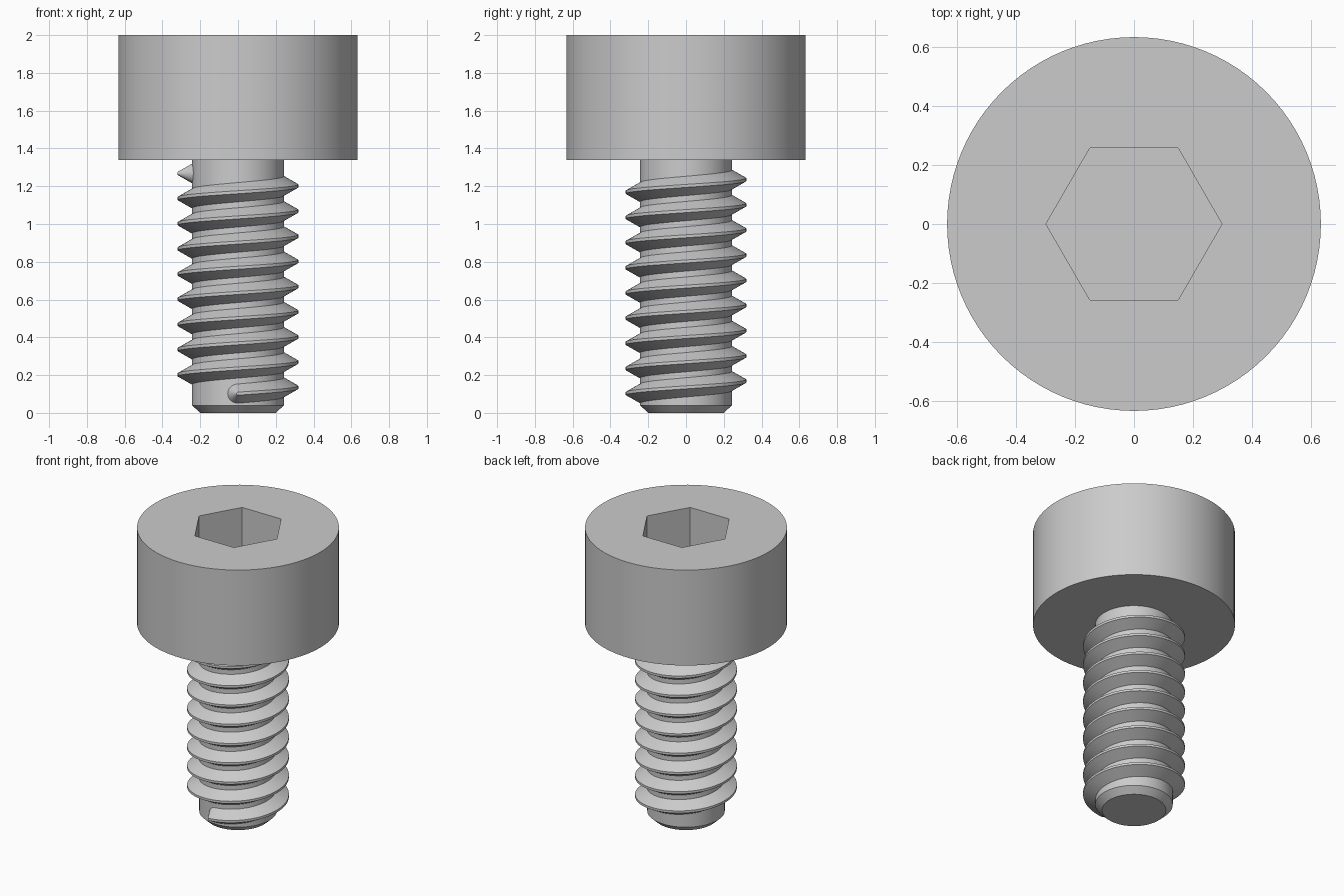
import bpy, bmesh, math
from mathutils import Matrix, Vector

if "Cube" in bpy.data.objects:
    bpy.data.objects.remove(bpy.data.objects["Cube"])

steel = bpy.data.materials.new("steel_grey")
steel.use_nodes = True
GREY = (0.6, 0.6, 0.6, 1)
steel.diffuse_color = GREY
steel.node_tree.nodes["Principled BSDF"].inputs["Base Color"].default_value = GREY

SIDES = 96
HEAD_R, HEAD_Z, TOP = 0.633, 1.34, 2.0
HEX_R, HEX_DEPTH = 0.298, 0.33
ROOT_R, CREST_R, PITCH = 0.243, 0.319, 0.1333
CORE_R = 0.22


def finish(bm, name):
    bmesh.ops.remove_doubles(bm, verts=bm.verts, dist=1e-5)
    bmesh.ops.recalc_face_normals(bm, faces=bm.faces)
    mesh = bpy.data.meshes.new(name)
    bm.to_mesh(mesh)
    bm.free()
    obj = bpy.data.objects.new(name, mesh)
    bpy.context.collection.objects.link(obj)
    mesh.materials.append(steel)
    bpy.ops.object.select_all(action='DESELECT')
    obj.select_set(True)
    bpy.context.view_layer.objects.active = obj
    bpy.ops.object.shade_smooth_by_angle(angle=math.radians(25))
    return obj


def ring(bm, radius, z, sides):
    steps = [math.tau * i / sides for i in range(sides)]
    return [bm.verts.new((radius * math.cos(a), radius * math.sin(a), z)) for a in steps]


def bridge(bm, low, high):
    n = len(low)
    for i in range(n):
        j = (i + 1) % n
        bm.faces.new((low[i], low[j], high[j], high[i]))


# Cylindrical head with a hexagonal socket
bm = bmesh.new()
base, rim = ring(bm, HEAD_R, HEAD_Z, SIDES), ring(bm, HEAD_R, TOP, SIDES)
mouth, floor = ring(bm, HEX_R, TOP, 6), ring(bm, HEX_R, TOP - HEX_DEPTH, 6)
bridge(bm, base, rim)
bridge(bm, floor, mouth)
bm.faces.new(base)
bm.faces.new(floor)
span = SIDES // 6
for k in range(6):
    arc = [rim[(k * span + i) % SIDES] for i in range(span + 1)]
    bm.faces.new(arc + [mouth[(k + 1) % 6], mouth[k]])
finish(bm, "socket_head")

# Plain shank with a chamfered tip
bm = bmesh.new()
rings = [ring(bm, r, z, SIDES) for r, z in ((0.2, 0), (ROOT_R, 0.04), (ROOT_R, HEAD_Z))]
for low, high in zip(rings, rings[1:]):
    bridge(bm, low, high)
bm.faces.new(rings[0])
bm.faces.new(rings[-1])
finish(bm, "shank")

# Right-handed thread ridge, closed at both ends by half cones
CREST_H, ROOT_H = 0.008, 0.051
CORE_H = ROOT_H + (ROOT_R - CORE_R) * (ROOT_H - CREST_H) / (CREST_R - ROOT_R)
half = [(CORE_R, CORE_H), (CREST_R, CREST_H)]
START, TURNS, START_Z = -math.pi / 2, 8.75, 0.102


def place(bm, turn, r, along, up):
    a = START + math.tau * turn
    spot = Matrix.Rotation(a, 3, 'Z') @ Vector((r, along, up))
    return bm.verts.new(spot + Vector((0, 0, START_Z + PITCH * turn)))


def skin(bm, rows):
    for a, b in zip(rows, rows[1:]):
        for i in range(len(a) - 1):
            bm.faces.new((a[i], a[i + 1], b[i + 1], b[i]))


bm = bmesh.new()
section = [(r, -h) for r, h in half] + [(r, h) for r, h in reversed(half)]
count = int(TURNS * SIDES)
skin(bm, [[place(bm, TURNS * i / count, r, 0, h) for r, h in section]
          for i in range(count + 1)])
for turn, way in ((0, -1), (TURNS, 1)):
    rows = []
    for i in range(17):
        phi = math.pi * i / 16
        row = [place(bm, turn, r, way * h * math.sin(phi), -h * math.cos(phi)) for r, h in half]
        row.append(place(bm, turn, CREST_R, 0, 0))
        rows.append(row)
    for a, b in zip(rows, rows[1:]):
        bm.faces.new((a[0], a[1], b[1], b[0]))
        bm.faces.new((a[1], a[2], b[1]))
finish(bm, "thread")
